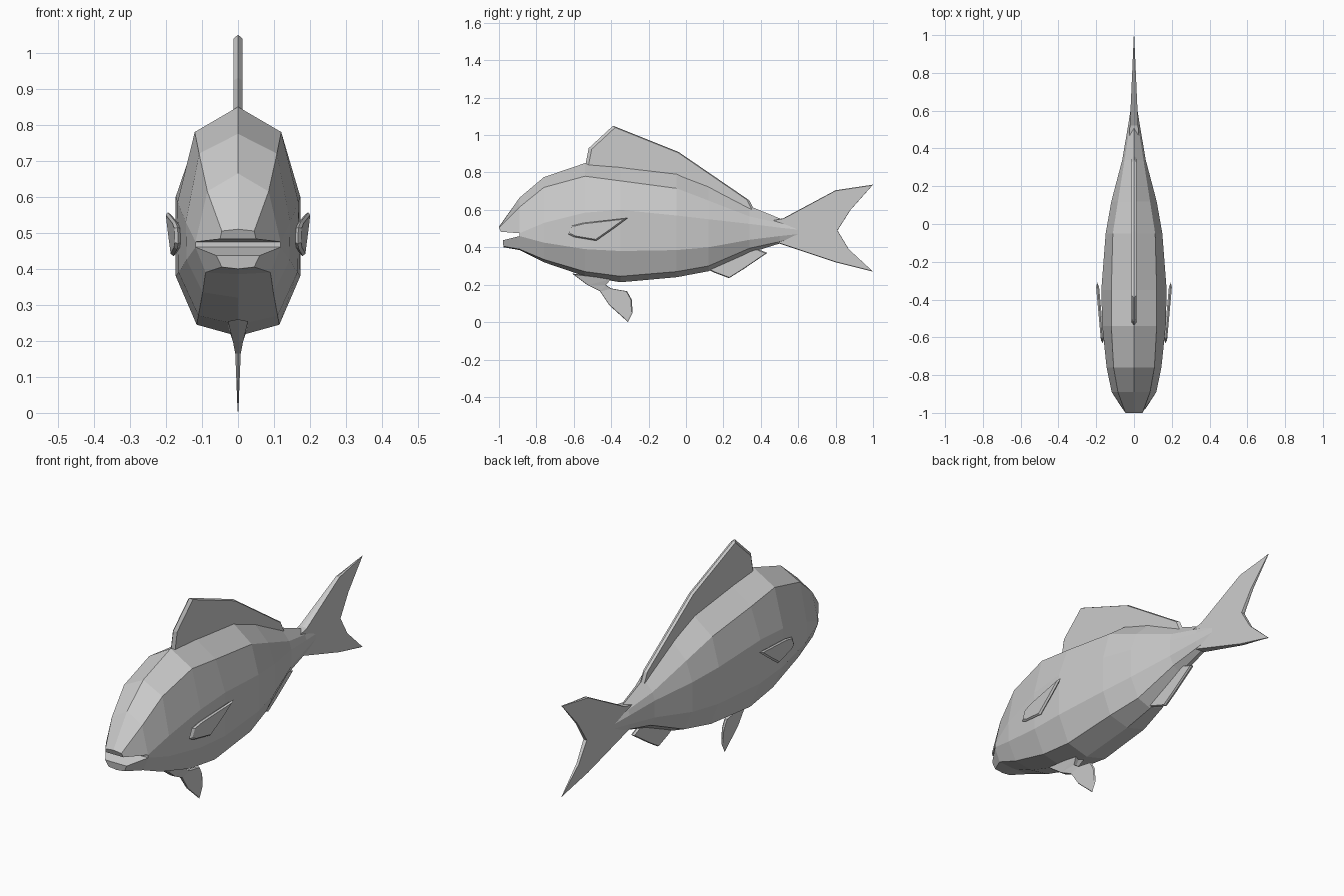
import bpy, bmesh

if "Cube" in bpy.data.objects:
    bpy.data.objects.remove(bpy.data.objects["Cube"])

grey = bpy.data.materials.new("scale grey")
grey.diffuse_color = (0.6, 0.6, 0.6, 1)
grey.use_nodes = True
grey.node_tree.nodes["Principled BSDF"].inputs["Base Color"].default_value = grey.diffuse_color


def finish(name, bm):
    bmesh.ops.recalc_face_normals(bm, faces=bm.faces)
    mesh = bpy.data.meshes.new(name)
    bm.to_mesh(mesh)
    bm.free()
    mesh.materials.append(grey)
    obj = bpy.data.objects.new(name, mesh)
    bpy.context.collection.objects.link(obj)
    return obj


def loft(name, rings):
    """Join closed rings of points and cap both ends."""
    bm = bmesh.new()
    vs = [[bm.verts.new(p) for p in r] for r in rings]
    n = len(vs[0])
    for a, b in zip(vs, vs[1:]):
        for i in range(n):
            j = (i + 1) % n
            bm.faces.new((a[i], a[j], b[j], b[i]))
    bm.faces.new(vs[0])
    bm.faces.new(vs[-1])
    return finish(name, bm)


def fin(name, outline, half, centre=lambda y, z: 0.0, shrink=0.95):
    """Thin fin from a (y, z) outline, chamfered to a sharp rim."""
    bm = bmesh.new()
    n = len(outline)
    my = sum(p[0] for p in outline) / n
    mz = sum(p[1] for p in outline) / n
    layers = []
    for side in (-1, 0, 1):
        k = shrink if side else 1.0
        layer = []
        for y, z in outline:
            y, z = my + (y - my) * k, mz + (z - mz) * k
            layer.append(bm.verts.new((centre(y, z) + side * half(y, z), y, z)))
        layers.append(layer)
    for a, b in zip(layers, layers[1:]):
        for i in range(n):
            j = (i + 1) % n
            bm.faces.new((a[i], a[j], b[j], b[i]))
    caps = [bm.faces.new(layers[0]), bm.faces.new(layers[2])]
    bmesh.ops.recalc_face_normals(bm, faces=bm.faces)
    bmesh.ops.triangulate(bm, faces=caps)
    return finish(name, bm)


# Body sections: y, top z, then x z of shoulder, upper side, lower side,
# belly edge, and finally bottom z
sections = [
    (-.89, .665, .085, .615, .118, .475, .118, .46, .09, .39, .385),
    (-.76, .775, .108, .72, .145, .53, .143, .425, .098, .335, .32),
    (-.54, .85, .12, .78, .168, .585, .165, .39, .11, .27, .245),
    (-.35, .835, .12, .755, .173, .60, .173, .38, .115, .245, .213),
    (-.05, .80, .112, .715, .15, .57, .15, .385, .105, .27, .24),
    (.12, .735, .085, .65, .12, .55, .12, .40, .075, .30, .272),
    (.34, .62, .05, .565, .062, .525, .062, .44, .04, .395, .37),
    (.50, .555, .025, .53, .035, .505, .035, .46, .025, .43, .42),
    (.64, .50, .008, .495, .012, .49, .012, .475, .008, .465, .46),
]


def ring(s):
    y, top, bottom = s[0], s[1], s[-1]
    half = [(s[i], s[i + 1]) for i in (2, 4, 6, 8)]
    return ([(0, y, top)] + [(x, y, z) for x, z in half] + [(0, y, bottom)]
            + [(-x, y, z) for x, z in reversed(half)])


rings = [ring(s) for s in sections]
loft("body", rings)

# Jaws, leaving an open mouth between them
mouth = rings[0]
upper = [mouth[i] for i in (8, 9, 0, 1, 2)]
lower = [mouth[i] for i in (3, 4, 5, 6, 7)]
loft("upper_jaw", [upper, [(-.05, -.99, .483), (-.045, -1, .505), (0, -1, .51),
                           (.045, -1, .505), (.05, -.99, .483)]])
loft("lower_jaw", [lower, [(.06, -.98, .437), (.045, -.975, .405), (0, -.975, .40),
                           (-.045, -.975, .405), (-.06, -.98, .437)]])

# Dorsal fin
fin("dorsal_fin",
    [(-.54, .83), (-.52, .93), (-.39, 1.05), (-.04, .91), (.34, .65),
     (.385, .56), (.3, .55), (.1, .65), (-.3, .74)],
    lambda y, z: .012, shrink=.965)

# Forked tail, tapering to a thin trailing edge
fin("tail_fin",
    [(.44, .54), (.52, .555), (.8, .705), (1.0, .735), (.88, .60), (.81, .49),
     (.87, .39), (1.0, .27), (.8, .32), (.5, .42), (.44, .44)],
    lambda y, z: .001 + .022 * max(0, 1 - y) / .5, shrink=.985)

# Anal fin
fin("anal_fin",
    [(.10, .29), (.15, .265), (.23, .235), (.31, .285), (.435, .37),
     (.36, .40), (.3, .41), (.15, .33)],
    lambda y, z: .009)

# Pelvic fin with a thicker root
fin("pelvic_fin",
    [(-.61, .26), (-.53, .20), (-.46, .165), (-.41, .09), (-.31, .0),
     (-.285, .05), (-.29, .12), (-.315, .165), (-.40, .18), (-.43, .20),
     (-.40, .235)],
    lambda y, z: max(.001 + .04 * z, .028 - .33 * (.24 - z)) if z < .24 else .028)

# Pectoral fins, flaring away from the flanks
for side, label in ((1, "right"), (-1, "left")):
    fin(label + "_pectoral_fin",
        [(-.63, .47), (-.61, .515), (-.55, .53), (-.31, .557), (-.38, .505),
         (-.48, .435), (-.6, .455)],
        lambda y, z: .008,
        lambda y, z: side * (.166 + .09 * (y + .63)), shrink=.88)
